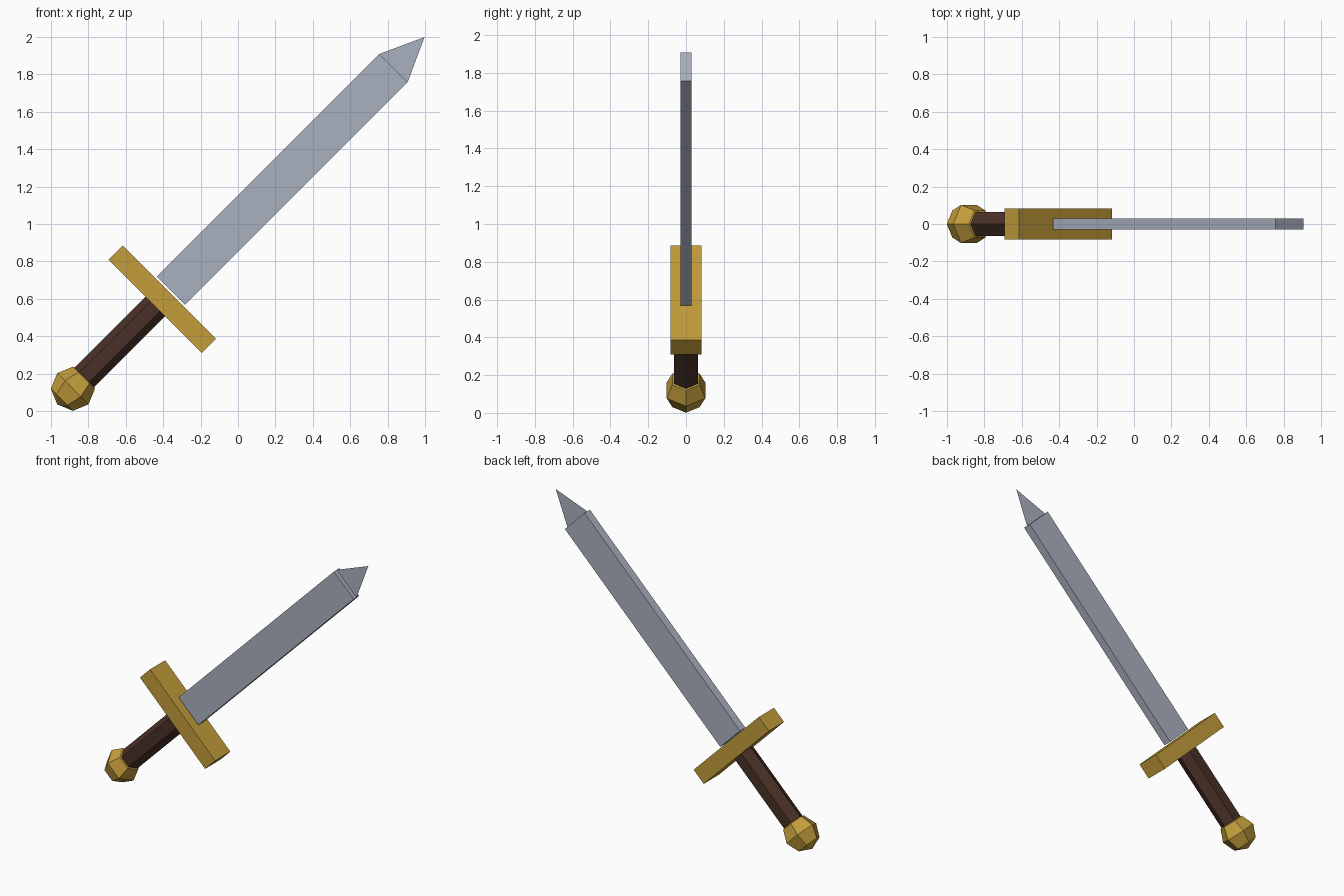
import bpy
import bmesh
import math
from mathutils import Matrix, Vector

cube = bpy.data.objects.get("Cube")
if cube:
    bpy.data.objects.remove(cube, do_unlink=True)

# The sword is built upright along its own axis, then leaned 45 degrees
LEAN = Matrix.Translation((-0.501, 0, 0.501)) @ Matrix.Rotation(math.radians(45), 4, 'Y')
SIDES = 6


def make_material(name, rgb):
    mat = bpy.data.materials.new(name)
    mat.use_nodes = True
    mat.diffuse_color = (*rgb, 1)
    bsdf = mat.node_tree.nodes["Principled BSDF"]
    bsdf.inputs["Base Color"].default_value = (*rgb, 1)
    bsdf.inputs["Roughness"].default_value = 0.8
    return mat


def finish(name, bm, mat):
    bmesh.ops.recalc_face_normals(bm, faces=bm.faces)
    mesh = bpy.data.meshes.new(name)
    bm.to_mesh(mesh)
    bm.free()
    mesh.materials.append(mat)
    obj = bpy.data.objects.new(name, mesh)
    obj.matrix_world = LEAN
    bpy.context.collection.objects.link(obj)
    return obj


def box(name, half_x, half_y, low, high, mat):
    bm = bmesh.new()
    bmesh.ops.create_cube(bm, size=2)
    bmesh.ops.scale(bm, vec=(half_x, half_y, (high - low) / 2), verts=bm.verts)
    bmesh.ops.translate(bm, vec=(0, 0, (low + high) / 2), verts=bm.verts)
    return finish(name, bm, mat)


def lathe(name, profile, mat):
    """Six-sided solid from (radius, height) pairs; radius 0 makes a pole."""
    bm = bmesh.new()
    rings = []
    for r, z in profile:
        count = SIDES if r > 0 else 1
        turns = [math.tau * i / SIDES for i in range(count)]
        rings.append([bm.verts.new((r * math.cos(a), r * math.sin(a), z)) for a in turns])
    for low, high in zip(rings, rings[1:]):
        for i in range(SIDES):
            j = (i + 1) % SIDES
            corners = [low[i % len(low)], low[j % len(low)],
                       high[j % len(high)], high[i % len(high)]]
            bm.faces.new(list(dict.fromkeys(corners)))
    for ring in (rings[0], rings[-1]):
        if len(ring) > 1:
            bm.faces.new(ring)
    return finish(name, bm, mat)


steel = make_material("steel grey", (0.40, 0.44, 0.52))
gold = make_material("dull gold", (0.55, 0.34, 0.045))
leather = make_material("dark brown", (0.068, 0.030, 0.020))

# Pommel: faceted ball
R = 0.118
BALL_Z = -0.54
ball = [(0, BALL_Z - R)]
for k in (1, 2, 3):
    a = math.pi * k / 4
    ball.append((R * math.sin(a), BALL_Z - R * math.cos(a)))
ball.append((0, BALL_Z + R))
lathe("pommel", ball, gold)

# Grip: hexagonal rod from pommel into guard
lathe("grip", [(0.074, -0.50), (0.074, 0.10)], leather)

# Crossguard and blade, with a hairline gap between them
box("crossguard", 0.3525, 0.083, 0.082, 0.191, gold)
WIDTH, BLADE_END = 0.107, 1.884
box("blade", WIDTH, 0.029, 0.202, BLADE_END, steel)

# Tip: flat triangular sheet on the blade's middle plane
bm = bmesh.new()
points = [(-WIDTH, BLADE_END), (WIDTH, BLADE_END), (0, 2.119)]
bm.faces.new([bm.verts.new(Vector((x, 0, z))) for x, z in points])
finish("blade_tip", bm, steel)
